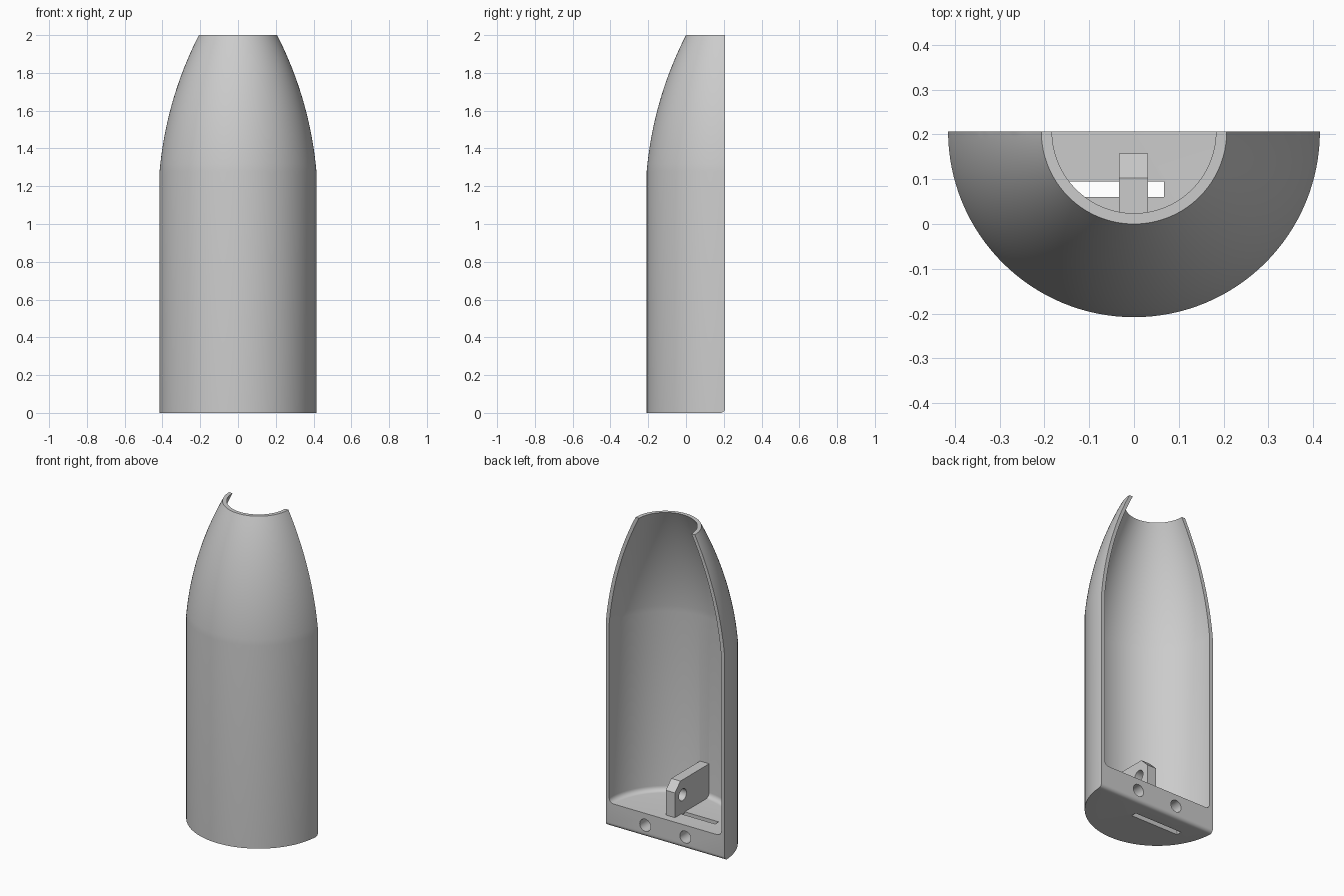
import bpy, bmesh, math
from mathutils import Vector, Matrix

old = bpy.data.objects.get("Cube")
if old:
    bpy.data.objects.remove(old, do_unlink=True)

AXIS_Y = 0.207      # cut plane, holds the axis of revolution
R_OUT, WALL = 0.415, 0.024
R_TOP = 0.207
SHOULDER, TOP, FLOOR = 1.28, 2.0, 0.15

grey = bpy.data.materials.new("plain_grey")
grey.use_nodes = True
COLOUR = (0.6, 0.6, 0.6, 1)
grey.diffuse_color = COLOUR
grey.node_tree.nodes["Principled BSDF"].inputs["Base Color"].default_value = COLOUR


def finish(name, bm):
    bmesh.ops.recalc_face_normals(bm, faces=bm.faces)
    mesh = bpy.data.meshes.new(name)
    bm.to_mesh(mesh)
    bm.free()
    mesh.materials.append(grey)
    obj = bpy.data.objects.new(name, mesh)
    bpy.context.collection.objects.link(obj)
    return obj


def prism(name, outline, x0, x1):
    """Extrude a (y, z) outline along x."""
    bm = bmesh.new()
    face = bm.faces.new([bm.verts.new((x0, y, z)) for y, z in outline])
    new = bmesh.ops.extrude_face_region(bm, geom=[face])["geom"]
    bmesh.ops.translate(bm, vec=(x1 - x0, 0, 0),
                        verts=[v for v in new if isinstance(v, bmesh.types.BMVert)])
    return finish(name, bm)


def cylinder(name, centre, radius, length, axis):
    bm = bmesh.new()
    turn = Vector((0, 0, 1)).rotation_difference(Vector(axis)).to_matrix().to_4x4()
    bmesh.ops.create_cone(bm, cap_ends=True, segments=40, radius1=radius, radius2=radius,
                          depth=length, matrix=Matrix.Translation(centre) @ turn)
    return finish(name, bm)


def combine(target, tool, operation):
    mod = target.modifiers.new(operation, 'BOOLEAN')
    mod.operation, mod.object, mod.solver = operation, tool, 'EXACT'
    bpy.context.view_layer.objects.active = target
    bpy.ops.object.modifier_apply(modifier=mod.name)
    bpy.data.objects.remove(tool, do_unlink=True)


def arc(cy, cz, r, start, end, steps):
    angles = [math.radians(start + (end - start) * i / steps) for i in range(steps + 1)]
    return [(cy + r * math.cos(a), cz + r * math.sin(a)) for a in angles]


# Curved nose: circular arc from the shoulder to the open top
def nose(r0, r1, steps=20):
    rise, run = TOP - SHOULDER, r0 - r1
    chord = math.atan2(run, rise)
    half = math.radians(11)
    radius = math.hypot(rise, run) / (2 * math.sin(half))
    a0 = chord - half
    cr, cz = r0 - radius * math.cos(a0), SHOULDER - radius * math.sin(a0)
    return arc(cr, cz, radius, math.degrees(a0), math.degrees(chord + half), steps)


# Shell: revolved wall section with a solid, filleted floor
fillet = 0.03
r_in = R_OUT - WALL
section = [(0, 0), (R_OUT, 0)] + nose(R_OUT, R_TOP)
section += reversed(nose(r_in, R_TOP - WALL))
section += arc(r_in - fillet, FLOOR + fillet, fillet, 0, -90, 6) + [(0, FLOOR)]
bm = bmesh.new()
verts = [bm.verts.new((r, 0, z)) for r, z in section]
edges = [bm.edges.new(pair) for pair in zip(verts, verts[1:])]
bmesh.ops.spin(bm, geom=verts + edges, cent=(0, 0, 0), axis=(0, 0, 1),
               angle=math.tau, steps=128)
bmesh.ops.remove_doubles(bm, verts=bm.verts, dist=0.0001)
bmesh.ops.translate(bm, vec=(0, AXIS_Y, 0), verts=bm.verts)
shell = finish("half_shell", bm)

# Keep the front half, rounding the lower back edge
edge = 0.025
keep = [(-1, 0 - edge), (-1, 3), (AXIS_Y, 3)]
keep += arc(AXIS_Y - edge, edge, edge, 0, -90, 6) + [(AXIS_Y - edge - 0.01, -edge)]
combine(shell, prism("half_keeper", keep, -1, 1), 'INTERSECT')

# Slot through the floor
slot = [(0.06, -0.1), (0.095, -0.1), (0.095, 0.25), (0.06, 0.25)]
combine(shell, prism("slot_cutter", slot, -0.27, 0.067), 'DIFFERENCE')

# Two screw holes in the back of the floor
for side in (-1, 1):
    combine(shell, cylinder("screw_cutter", (side * 0.14, AXIS_Y, 0.075), 0.038, 0.2, (0, 1, 0)),
            'DIFFERENCE')

# Upright lug with a chamfered corner and a cross hole
outline = [(-0.195, 0.14), (0.157, 0.14), (0.157, 0.306), (0.103, 0.36), (-0.195, 0.36)]
lug = prism("lug", outline, -0.033, 0.031)
combine(lug, cylinder("pin_cutter", (0, 0.08, 0.265), 0.037, 0.3, (1, 0, 0)), 'DIFFERENCE')
combine(shell, lug, 'UNION')

# Smooth curved faces, keep hard edges
bpy.ops.object.select_all(action='DESELECT')
shell.select_set(True)
bpy.context.view_layer.objects.active = shell
bpy.ops.object.shade_smooth_by_angle(angle=math.radians(30))
